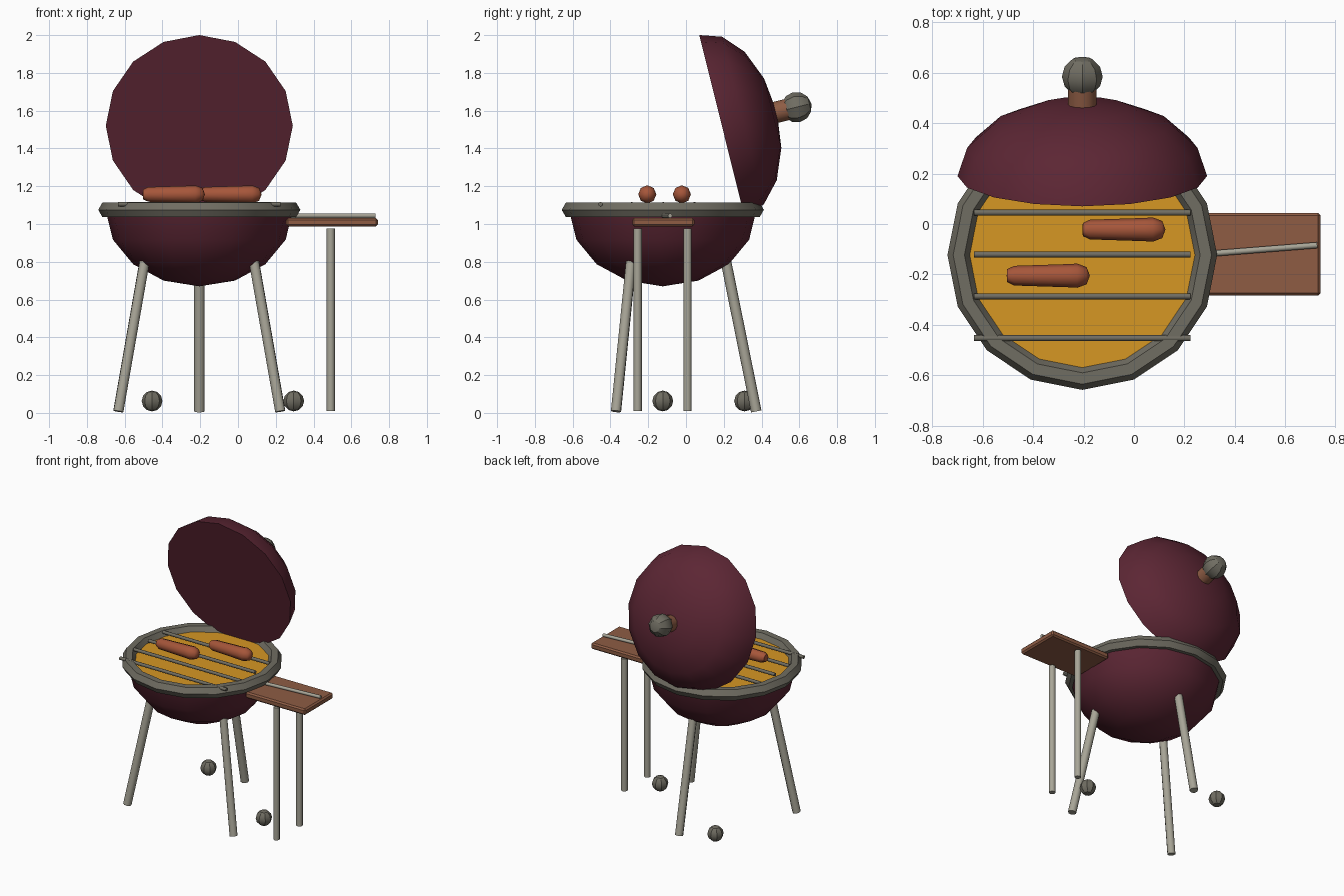
import bpy, bmesh
from math import sin, cos, pi, radians
from mathutils import Vector

default = bpy.data.objects.get("Cube")
if default:
    bpy.data.objects.remove(default, do_unlink=True)


def material(name, srgb):
    lin = [((c / 255 + 0.055) / 1.055) ** 2.4 for c in srgb]
    m = bpy.data.materials.new(name)
    m.use_nodes = True
    m.diffuse_color = (*lin, 1)
    m.node_tree.nodes["Principled BSDF"].inputs["Base Color"].default_value = (*lin, 1)
    return m


ENAMEL = material("maroon_enamel", (92, 38, 52))
DARK = material("dark_metal", (112, 109, 98))
LIGHT = material("light_metal", (168, 165, 151))
WOOD = material("brown_wood", (142, 92, 68))
COALS = material("amber_coals", (214, 151, 36))
MEAT = material("sausage_red", (166, 86, 58))


def finish(name, bm, mat, angle=30):
    bmesh.ops.recalc_face_normals(bm, faces=bm.faces)
    mesh = bpy.data.meshes.new(name)
    bm.to_mesh(mesh)
    bm.free()
    mesh.materials.append(mat)
    ob = bpy.data.objects.new(name, mesh)
    bpy.context.collection.objects.link(ob)
    bpy.ops.object.select_all(action='DESELECT')
    ob.select_set(True)
    bpy.context.view_layer.objects.active = ob
    bpy.ops.object.shade_smooth_by_angle(angle=radians(angle))
    return ob


def lathe(name, profile, mat, origin, axis=(0, 0, 1), sides=16, closed=False, angle=30):
    """Spin (radius, height) points about an axis; open ends are capped."""
    bm = bmesh.new()
    q = Vector(axis).to_track_quat('Z', 'Y')
    rings = []
    for r, h in profile:
        count = sides if r > 1e-4 else 1
        rings.append([bm.verts.new(Vector(origin) + q @ Vector(
            (r * cos(2 * pi * i / sides), r * sin(2 * pi * i / sides), h)))
            for i in range(count)])
    pairs = list(zip(rings, rings[1:]))
    if closed:
        pairs.append((rings[-1], rings[0]))
    for a, b in pairs:
        for i in range(sides):
            j = (i + 1) % sides
            quad = [a[i % len(a)], a[j % len(a)], b[j % len(b)], b[i % len(b)]]
            bm.faces.new(list(dict.fromkeys(quad)))
    if not closed:
        for ring in (rings[0], rings[-1]):
            if len(ring) > 1:
                bm.faces.new(ring)
    return finish(name, bm, mat, angle)


def dome(radius, height):
    return [(radius * cos(k * pi / 8), height * sin(k * pi / 8)) for k in range(5)]


def rod(name, start, end, radius, mat, sides=8):
    d = Vector(end) - Vector(start)
    return lathe(name, [(radius, 0), (radius, d.length)], mat, start, d, sides, angle=50)


def ball(name, centre, radius, mat, axis=(0, 0, 1)):
    prof = [(radius * sin(k * pi / 6), -radius * cos(k * pi / 6)) for k in range(7)]
    return lathe(name, prof, mat, centre, axis, 8)


CX, CY = -0.205, -0.123

# Bowl, rim and coal bed
lathe("bowl", dome(0.495, -0.4), ENAMEL, (CX, CY, 1.07))
tube = [(0.49 + 0.045 * cos(k * pi / 3), 0.045 * sin(k * pi / 3)) for k in range(6)]
lathe("bowl_rim", tube, DARK, (CX, CY, 1.075), closed=True)
lathe("coal_bed", [(0.45, 0), (0.45, 0.008)], COALS, (CX, CY, 1.07))

# Grate bars
for i in range(4):
    y = 0.045 - i * 0.166
    rod(f"grate_bar_{i + 1}", (-0.635, y, 1.105), (0.225, y, 1.105), 0.012, DARK)

# Sausages
link = [(0, -0.165), (0.026, -0.163), (0.039, -0.135), (0.046, 0.08),
        (0.048, 0.115), (0.034, 0.152), (0, 0.165)]
for name, x, y in (("back_sausage", -0.04, -0.022), ("front_sausage", -0.34, -0.205)):
    lathe(name, link, MEAT, (x, y, 1.157), (1, 0, 0), 8, angle=60)

# Open lid with stem and knob along its tilted axis
lid_axis = Vector((0, cos(radians(14)), sin(radians(14))))
hub = Vector((CX, 0.19, 1.52))
lathe("lid", dome(0.495, 0.3), ENAMEL, hub, lid_axis)
rod("knob_stem", hub + lid_axis * 0.27, hub + lid_axis * 0.37, 0.057, WOOD, 12)
ball("lid_knob", hub + lid_axis * 0.407, 0.081, DARK, lid_axis)

# Tripod legs
for name, deg in (("back_leg", 90), ("front_right_leg", 210), ("front_left_leg", 330)):
    c, s = cos(radians(deg)), sin(radians(deg))
    rod(name, (CX + 0.495 * c, CY + 0.495 * s, 0.008),
        (CX + 0.335 * c, CY + 0.335 * s, 0.8), 0.028, LIGHT)

# Ground wheels
for name, deg in (("left_wheel", 0), ("back_wheel", 120)):
    ball(name, (CX + 0.5 * cos(radians(deg)), CY + 0.5 * sin(radians(deg)), 0.063), 0.055, DARK)

# Side table with bevelled edges, two legs and a utensil
bm = bmesh.new()
bmesh.ops.create_cube(bm, size=1)
bmesh.ops.scale(bm, vec=(0.485, 0.328, 0.045), verts=bm.verts)
bmesh.ops.bevel(bm, geom=bm.edges[:], offset=0.01, segments=1, affect='EDGES')
bmesh.ops.translate(bm, vec=(0.4975, -0.12, 1.009), verts=bm.verts)
finish("side_table", bm, WOOD)
for name, y in (("table_front_leg", -0.256), ("table_back_leg", 0.008)):
    rod(name, (0.491, y, 0.01), (0.491, y, 0.975), 0.022, LIGHT)
rod("utensil", (0.26, -0.121, 1.044), (0.727, -0.084, 1.044), 0.012, LIGHT)
